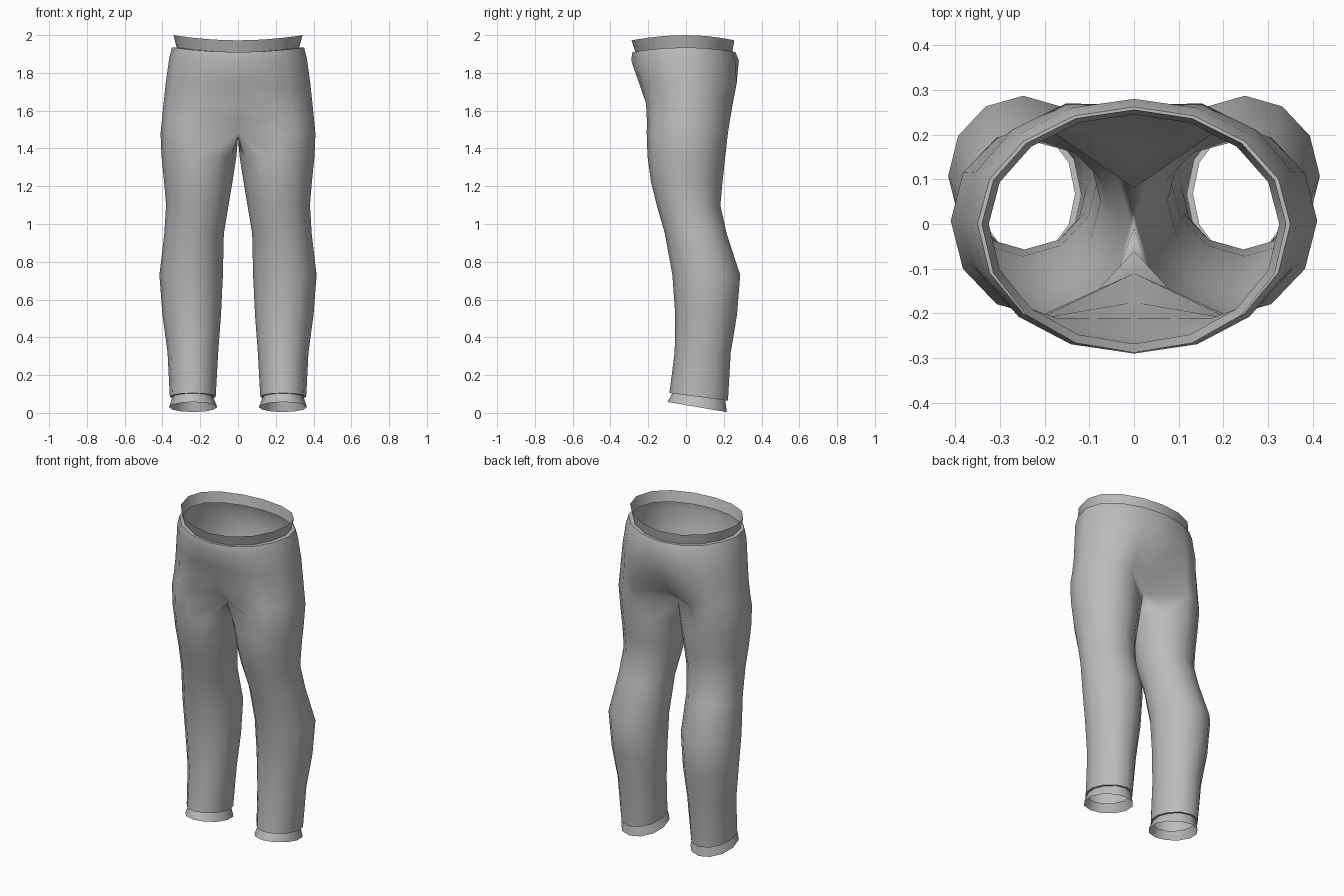
import bpy, bmesh
from math import sin, cos, radians

if "Cube" in bpy.data.objects:
    bpy.data.objects.remove(bpy.data.objects["Cube"])

cloth = bpy.data.materials.new("grey cloth")
cloth.use_nodes = True
cloth.diffuse_color = (0.5, 0.5, 0.5, 1)
cloth.node_tree.nodes["Principled BSDF"].inputs["Base Color"].default_value = (0.5, 0.5, 0.5, 1)

SIDES = 12   # points round a leg
HALF = 4     # hip points run from -HALF (front middle) to HALF (back middle)


def leg_point(i, inner, outer, front, back):
    a = radians(i * 360 / SIDES)
    return ((inner + outer) / 2 + (outer - inner) / 2 * cos(a),
            (front + back) / 2 + (back - front) / 2 * sin(a))


def hip_row(bm, z, width, front, back, blend=0, mid_front=None, mid_back=None, dip=0):
    """Half an oval that blends towards a round thigh, ending on the middle plane."""
    row = []
    for i in range(-HALF, HALF + 1):
        t = radians(i * 90 / HALF)
        ox, oy = width * cos(t), sin(t) * (back if i > 0 else -front)
        lx, ly = leg_point(i, 0, width, front, back)
        x, y = ox + (lx - ox) * blend, oy + (ly - oy) * blend
        if i == -HALF:
            x, y = 0, front if mid_front is None else mid_front
        if i == HALF:
            x, y = 0, back if mid_back is None else mid_back
        row.append(bm.verts.new((x, y, z - dip * sin(t) ** 2)))
    return row


def leg_row(bm, z, inner, outer, front, back, tilt=0):
    mid = (front + back) / 2
    row = []
    for i in range(-HALF, SIDES - HALF):
        x, y = leg_point(i, inner, outer, front, back)
        row.append(bm.verts.new((x, y, z - tilt * (y - mid))))
    return row


def bridge(bm, upper, lower, closed):
    n = len(upper)
    for k in range(n if closed else n - 1):
        j = (k + 1) % n
        bm.faces.new((upper[k], lower[k], lower[j], upper[j]))


def finish(name, bm):
    mesh = bpy.data.meshes.new(name)
    bm.to_mesh(mesh)
    bm.free()
    mesh.materials.append(cloth)
    obj = bpy.data.objects.new(name, mesh)
    bpy.context.collection.objects.link(obj)
    mirror = obj.modifiers.new("mirror", "MIRROR")
    mirror.use_clip = True
    mirror.merge_threshold = 0.0005
    bpy.ops.object.select_all(action="DESELECT")
    obj.select_set(True)
    bpy.context.view_layer.objects.active = obj
    bpy.ops.object.shade_smooth_by_angle(angle=radians(60))


# Trousers: hips from waist to crotch
bm = bmesh.new()
hips = [
    hip_row(bm, 1.935, 0.325, -0.268, 0.245, dip=0.025),
    hip_row(bm, 1.935, 0.350, -0.284, 0.262, dip=0.025),
    hip_row(bm, 1.88, 0.364, -0.290, 0.280, 0.05, dip=0.015),
    hip_row(bm, 1.75, 0.382, -0.252, 0.288, 0.15, -0.250, 0.268),
    hip_row(bm, 1.64, 0.394, -0.222, 0.260, 0.40, -0.210, 0.215),
    hip_row(bm, 1.55, 0.403, -0.212, 0.238, 0.70, -0.175, 0.150),
    hip_row(bm, 1.48, 0.410, -0.208, 0.222, 1.00, -0.110, 0.080),
]
for upper, lower in zip(hips, hips[1:]):
    bridge(bm, upper, lower, False)

# Crotch seam closes the last hip row into a full thigh ring
seam = [bm.verts.new((0, y, 1.462)) for y in (0.04, -0.01, -0.06)]
thigh = hips[-1] + seam

# Legs from thigh to ankle
legs = [thigh] + [leg_row(bm, *r) for r in (
    (1.36, 0.008, 0.405, -0.204, 0.208),
    (1.22, 0.030, 0.391, -0.185, 0.193),
    (1.10, 0.050, 0.381, -0.155, 0.182),
    (0.95, 0.075, 0.390, -0.112, 0.215),
    (0.73, 0.080, 0.416, -0.072, 0.287),
    (0.52, 0.090, 0.400, -0.057, 0.270),
    (0.32, 0.105, 0.373, -0.060, 0.237),
    (0.085, 0.118, 0.361, -0.088, 0.222, 0.13),
    (0.085, 0.132, 0.347, -0.072, 0.208, 0.13),
)]
for upper, lower in zip(legs, legs[1:]):
    bridge(bm, upper, lower, True)
finish("trousers", bm)

# Waistband
bm = bmesh.new()
bridge(bm, hip_row(bm, 2.0, 0.341, -0.288, 0.256, dip=0.028),
       hip_row(bm, 1.935, 0.325, -0.268, 0.245, dip=0.025), False)
finish("waistband", bm)

# Ankle cuffs
bm = bmesh.new()
bridge(bm, leg_row(bm, 0.085, 0.132, 0.347, -0.072, 0.208, 0.13),
       leg_row(bm, 0.031, 0.110, 0.365, -0.098, 0.216, 0.17), True)
finish("ankle_cuffs", bm)
